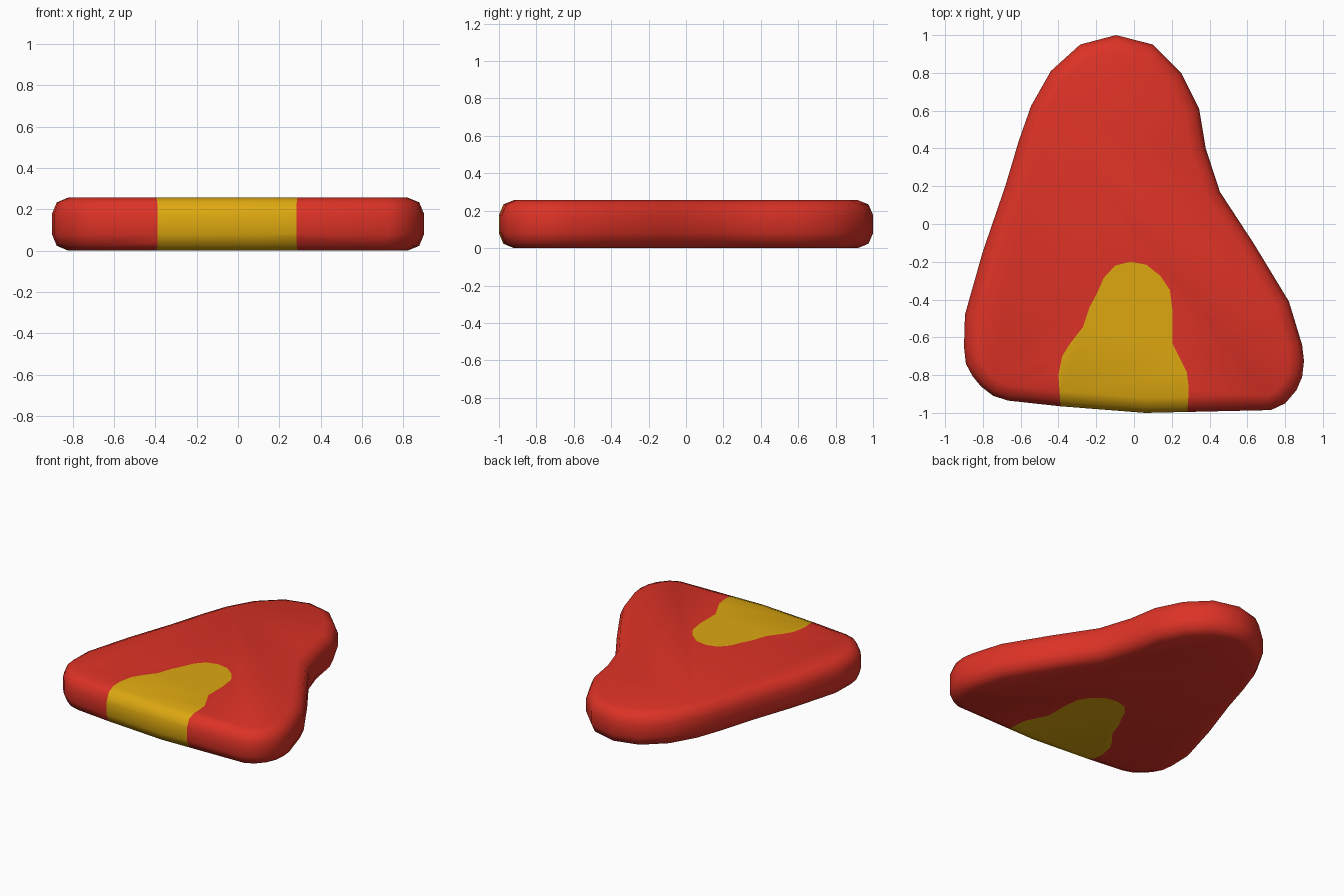
import bpy, bmesh

if "Cube" in bpy.data.objects:
    bpy.data.objects.remove(bpy.data.objects["Cube"])

HEIGHT, ROUND = 0.257, 0.08

# Slab outline seen from above
OUTLINE = [(-.095, 1), (.10, .95), (.25, .80), (.345, .61), (.38, .40), (.455, .17),
           (.635, -.105), (.82, -.41), (.89, -.64), (.90, -.725), (.89, -.81), (.86, -.88),
           (.80, -.95), (.725, -.985), (.06, -1), (-.39, -.965), (-.665, -.935),
           (-.745, -.91), (-.81, -.86), (-.855, -.805), (-.89, -.74), (-.90, -.65),
           (-.895, -.48), (-.80, -.145), (-.68, .205), (-.61, .44), (-.545, .625),
           (-.44, .81), (-.285, .95)]
# Outline of the yellow patch, running out past the front edge
PATCH = [(-.385, -1.1), (-.39, -.95), (-.40, -.80), (-.38, -.70), (-.34, -.635),
         (-.27, -.545), (-.235, -.44), (-.195, -.365), (-.16, -.285), (-.10, -.22),
         (-.02, -.20), (.065, -.215), (.14, -.275), (.19, -.35), (.205, -.465),
         (.205, -.635), (.245, -.715), (.28, -.785), (.29, -.875), (.283, -.99), (.28, -1.1)]


def material(name, rgb):
    m = bpy.data.materials.new(name)
    m.diffuse_color = (*rgb, 1)
    m.use_nodes = True
    m.node_tree.nodes["Principled BSDF"].inputs["Base Color"].default_value = m.diffuse_color
    return m


def prism(name, points, z0, z1, rounding=0, mat=None):
    bm = bmesh.new()
    base = bm.faces.new([bm.verts.new((x, y, z0)) for x, y in points])
    top = bmesh.ops.extrude_face_region(bm, geom=[base], use_keep_orig=True)
    for v in top["geom"]:
        if isinstance(v, bmesh.types.BMVert):
            v.co.z = z1
    bmesh.ops.recalc_face_normals(bm, faces=bm.faces[:])
    if rounding:
        rims = [e for e in bm.edges if abs(e.verts[0].co.z - e.verts[1].co.z) < 1e-5]
        bmesh.ops.bevel(bm, geom=rims, offset=rounding, segments=2, profile=0.5,
                        affect='EDGES', clamp_overlap=False)
    me = bpy.data.meshes.new(name)
    bm.to_mesh(me)
    bm.free()
    if mat:
        me.materials.append(mat)
    ob = bpy.data.objects.new(name, me)
    bpy.context.collection.objects.link(ob)
    return ob


def cut(ob, cutter, operation):
    """Apply a boolean, then drop the hidden walls it leaves inside the slab."""
    mod = ob.modifiers.new("cut", 'BOOLEAN')
    mod.object, mod.operation, mod.solver = cutter, operation, 'EXACT'
    bpy.ops.object.select_all(action='DESELECT')
    ob.select_set(True)
    bpy.context.view_layer.objects.active = ob
    bpy.ops.object.modifier_apply(modifier="cut")
    bm = bmesh.new()
    bm.from_mesh(ob.data)
    walls = []
    for f in bm.faces:
        c, n = f.calc_center_median(), f.normal
        if abs(n.z) < 0.01 and abs(c.x) < 0.45 and c.y < -0.1 and (c.y > -0.9 or abs(n.x) > 0.3):
            walls.append(f)
    bmesh.ops.delete(bm, geom=walls, context='FACES')
    for f in bm.faces:
        f.material_index = 0
    bm.to_mesh(ob.data)
    bm.free()
    bpy.ops.object.shade_smooth_by_angle(angle=1.05)


red = material("red", (0.72, 0.032, 0.019))
yellow = material("yellow", (0.72, 0.39, 0.005))

# Red body and the yellow patch that wraps over the front edge
cutter = prism("patch_cutter", PATCH, -0.2, 0.5)
cutter.hide_render = True
body = prism("red_body", OUTLINE, 0, HEIGHT, ROUND, red)
patch = prism("yellow_patch", OUTLINE, 0, HEIGHT, ROUND, yellow)
cut(body, cutter, 'DIFFERENCE')
cut(patch, cutter, 'INTERSECT')
bpy.data.objects.remove(cutter)
